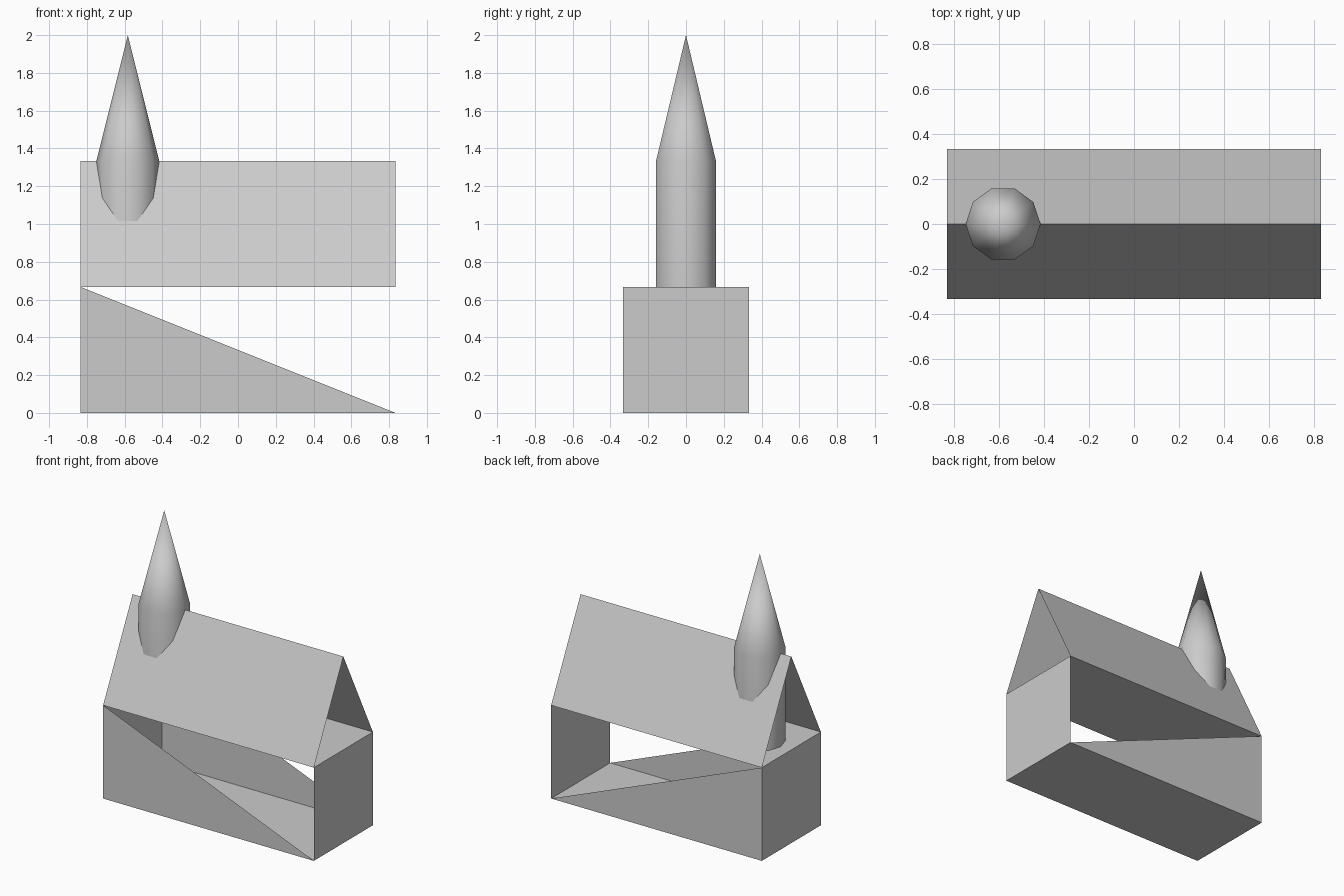
import bpy
import bmesh
from math import radians, tau, cos, sin

cube = bpy.data.objects.get("Cube")
if cube:
    bpy.data.objects.remove(cube, do_unlink=True)

U = 1 / 6                      # model unit
L, W, H = 5 * U, 2 * U, 4 * U  # half length, half width, wall height

stone = bpy.data.materials.new("light grey")
stone.use_nodes = True
grey = (0.6, 0.6, 0.6, 1)
stone.diffuse_color = grey
stone.node_tree.nodes["Principled BSDF"].inputs["Base Color"].default_value = grey


def build(name, faces):
    """Make an object from faces given as lists of corner points."""
    bm = bmesh.new()
    for corners in faces:
        bm.faces.new([bm.verts.new(c) for c in corners])
    bmesh.ops.remove_doubles(bm, verts=bm.verts, dist=1e-5)
    mesh = bpy.data.meshes.new(name)
    bm.to_mesh(mesh)
    bm.free()
    mesh.materials.append(stone)
    obj = bpy.data.objects.new(name, mesh)
    bpy.context.collection.objects.link(obj)
    return obj


def slab(z):
    return [(-L, -W, z), (L, -W, z), (L, W, z), (-L, W, z)]


base, eaves = slab(0), slab(H)

# Floor and ceiling
build("floor", [base[::-1]])
build("ceiling", [eaves])

# Full end walls
build("right_end_wall", [[base[0], eaves[0], eaves[3], base[3]]])
build("left_end_wall", [[base[1], base[2], eaves[2], eaves[1]]])

# Triangular long walls, open above the diagonal
build("front_wall", [[base[0], base[1], eaves[0]]])
build("back_wall", [[base[2], base[3], eaves[3]]])

# Pitched roof with open gables
ridge = [(-L, 0, 2 * H), (L, 0, 2 * H)]
build("roof", [[eaves[0], eaves[1], ridge[1], ridge[0]],
               [eaves[2], eaves[3], ridge[0], ridge[1]]])


# Ten-sided tower with a pointed spire
def ring(z, sides=10):
    return [(-3.5 * U + U * cos(tau * i / sides), U * sin(tau * i / sides), z)
            for i in range(sides)]


low, high, tip = ring(H), ring(2 * H), (-3.5 * U, 0, 3 * H)
faces = []
for i in range(len(low)):
    j = (i + 1) % len(low)
    faces.append([low[i], low[j], high[j], high[i]])
    faces.append([high[i], high[j], tip])
tower = build("tower_and_spire", faces)

bpy.ops.object.select_all(action="DESELECT")
tower.select_set(True)
bpy.context.view_layer.objects.active = tower
bpy.ops.object.shade_smooth_by_angle(angle=radians(40))
